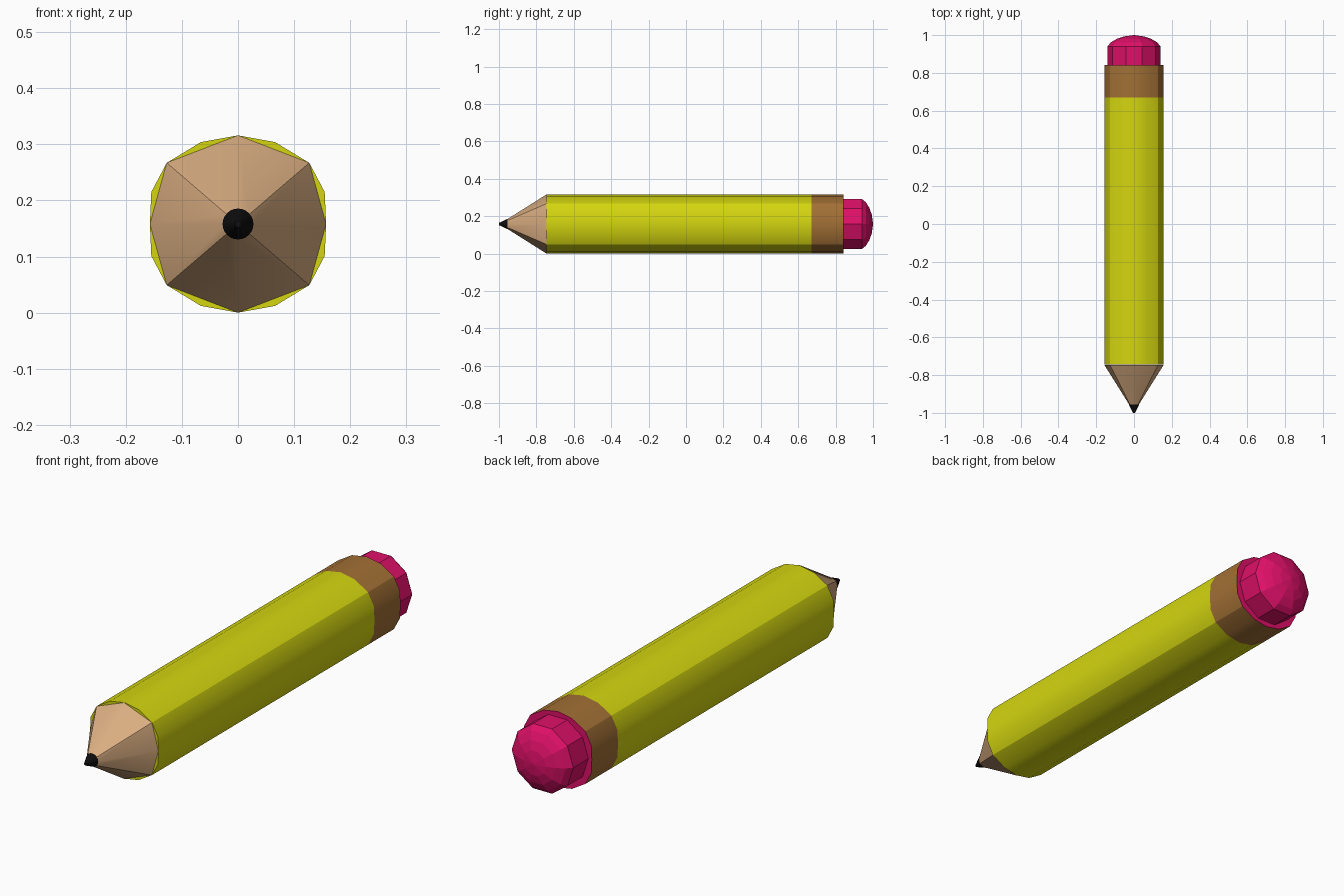
import bpy, bmesh, math

if "Cube" in bpy.data.objects:
    bpy.data.objects.remove(bpy.data.objects["Cube"])

CZ = 0.158  # height of the pencil axis


def material(name, rgb):
    m = bpy.data.materials.new(name)
    m.diffuse_color = (*rgb, 1)
    m.use_nodes = True
    m.node_tree.nodes["Principled BSDF"].inputs["Base Color"].default_value = m.diffuse_color
    return m


YELLOW = material("yellow paint", (0.66, 0.67, 0.005))
WOOD = material("bare wood", (0.70, 0.42, 0.22))
BROWN = material("brown band", (0.36, 0.16, 0.035))
PINK = material("pink rubber", (0.74, 0.005, 0.14))
BLACK = material("black lead", (0.004, 0.004, 0.004))


def loft(name, rings, mat, smooth=True, corners=(), caps=(True, True)):
    """Skin rings of (y, [(x, z), ...]); z is relative to the axis."""
    bm = bmesh.new()
    loops = [[bm.verts.new((x, y, CZ + z)) for x, z in pts] for y, pts in rings]
    n = len(loops[0])
    for a, b in zip(loops, loops[1:]):
        for i in range(n):
            j = (i + 1) % n
            f = bm.faces.new((a[i], a[j], b[j], b[i]))
            f.smooth = smooth
        for i in corners:
            bm.edges.get((a[i], b[i])).smooth = False
    for loop, wanted in ((loops[0], caps[0]), (loops[-1], caps[1])):
        if wanted:
            f = bm.faces.new(loop)
            for e in f.edges:
                e.smooth = False
    bmesh.ops.recalc_face_normals(bm, faces=bm.faces)
    me = bpy.data.meshes.new(name)
    bm.to_mesh(me)
    bm.free()
    me.materials.append(mat)
    ob = bpy.data.objects.new(name, me)
    bpy.context.collection.objects.link(ob)
    return ob


def circle(r, n):
    return [(r * math.cos(2 * math.pi * i / n), r * math.sin(2 * math.pi * i / n))
            for i in range(n)]


# Bulged four-cornered section: one quarter mirrored round (corner at index 2)
quarter = [(0.157, 0), (0.1545, 0.057), (0.127, 0.109), (0.066, 0.146)]
top = [(0, 0.158)]
half = quarter + top + [(-x, z) for x, z in reversed(quarter)]
section = half + [(x, -z) for x, z in reversed(half[1:-1])]
octagon = section[::2]


def scaled(pts, s):
    return [(x * s, z * s) for x, z in pts]


# Painted body and band
loft("body", [(-0.745, section), (0.67, section)], YELLOW, corners=(2, 6, 10, 14))
loft("band", [(0.67, section), (0.84, section)], BROWN, corners=(2, 6, 10, 14),
     caps=(True, False))

# Sharpened wood cone and lead point
loft("wood_cone", [(-0.9565, scaled(octagon, 0.16)), (-0.746, octagon)], WOOD,
     corners=(1, 3, 5, 7))
loft("lead_tip", [(-1.0, circle(0.006, 24)), (-0.955, circle(0.0275, 24))], BLACK)

# Eraser: pink end plate, ten-sided barrel and shallow dome
loft("eraser_base", [(0.835, scaled(section, 0.998)), (0.841, scaled(section, 0.998))], PINK)
dome = [(0.84, 0.141), (0.94, 0.141), (0.962, 0.122), (0.98, 0.091),
        (0.993, 0.053), (1.0, 0.004)]
loft("eraser", [(y, circle(r, 10)) for y, r in dome], PINK, smooth=False)
